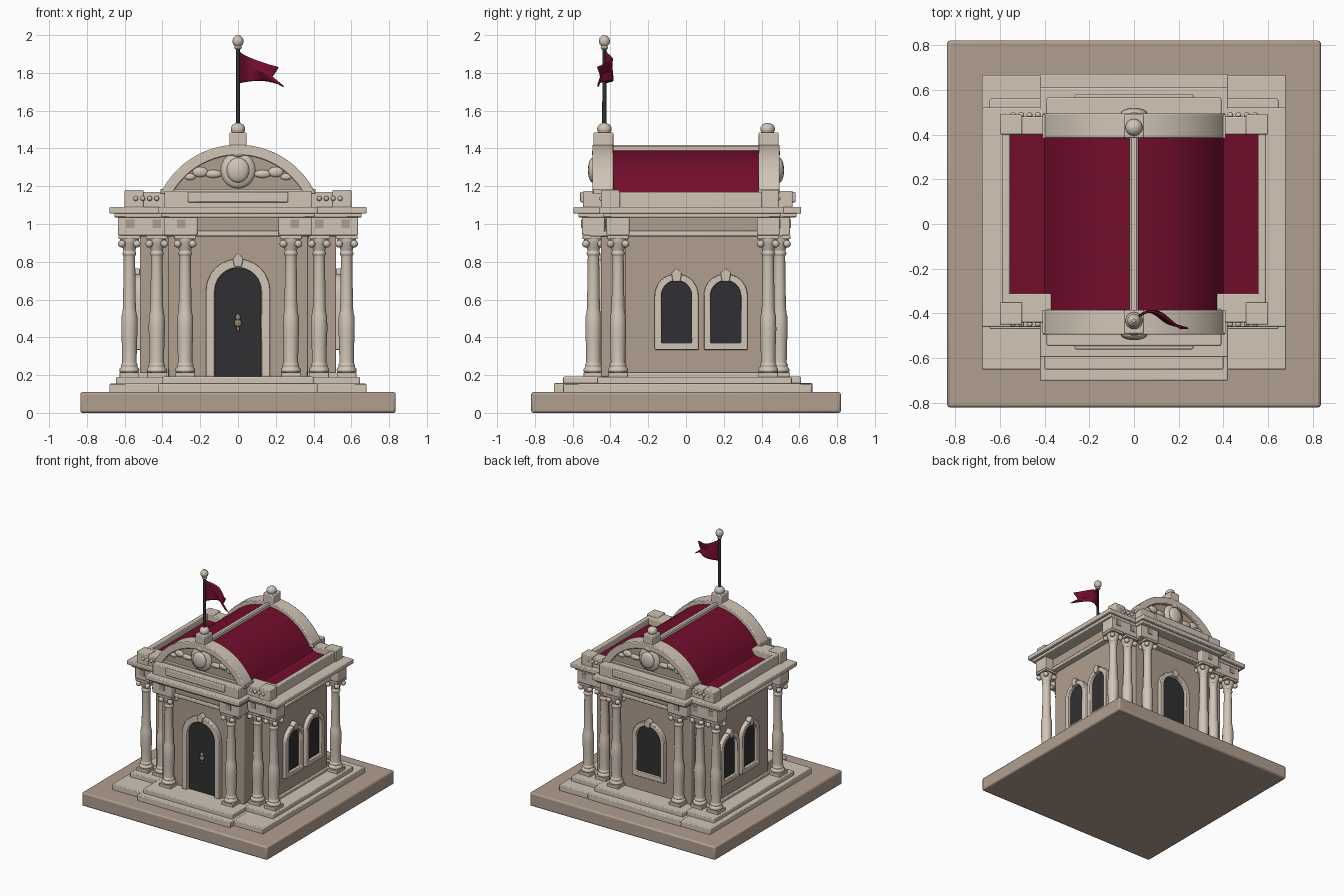
import bpy, bmesh, math
from mathutils import Matrix

if "Cube" in bpy.data.objects:
    bpy.data.objects.remove(bpy.data.objects["Cube"])

def material(name, rgb):
    m = bpy.data.materials.new(name)
    m.diffuse_color = (*rgb, 1)
    m.use_nodes = True
    m.node_tree.nodes["Principled BSDF"].inputs["Base Color"].default_value = m.diffuse_color
    return m

CREAM = material("cream stone", (0.64, 0.56, 0.47))
TAN = material("tan stone", (0.44, 0.345, 0.28))
RED = material("crimson", (0.17, 0.004, 0.025))
DARK = material("charcoal", (0.03, 0.03, 0.032))
BRONZE = material("aged bronze", (0.30, 0.23, 0.16))

def finish(name, bm, mat, bevel=0):
    bmesh.ops.recalc_face_normals(bm, faces=bm.faces[:])
    me = bpy.data.meshes.new(name)
    bm.to_mesh(me)
    bm.free()
    me.materials.append(mat)
    ob = bpy.data.objects.new(name, me)
    bpy.context.collection.objects.link(ob)
    if bevel:
        mod = ob.modifiers.new("soft edges", 'BEVEL')
        mod.width, mod.segments, mod.limit_method = bevel, 2, 'ANGLE'
    return ob

def add_box(bm, x0, x1, y0, y1, z0, z1):
    m = Matrix.Translation(((x0+x1)/2, (y0+y1)/2, (z0+z1)/2)) @ Matrix.Diagonal((x1-x0, y1-y0, z1-z0, 1))
    bmesh.ops.create_cube(bm, size=1, matrix=m)

def boxes(name, mat, *bounds, bevel=0.006):
    bm = bmesh.new()
    for b in bounds:
        add_box(bm, *b)
    return finish(name, bm, mat, bevel)

def both(*bounds):
    """Bounds plus their copies mirrored in x."""
    return [c for b in bounds for c in (b, (-b[1], -b[0], *b[2:]))]

def add_ball(bm, loc, r, sx=1, sy=1, sz=1):
    bmesh.ops.create_uvsphere(bm, u_segments=16, v_segments=10, radius=r,
                              matrix=Matrix.Translation(loc) @ Matrix.Diagonal((sx, sy, sz, 1)))

def add_lathe(bm, profile, n=24, loc=(0, 0)):
    rings = [[bm.verts.new((loc[0]+r*math.cos(2*math.pi*i/n), loc[1]+r*math.sin(2*math.pi*i/n), z))
              for i in range(n)] for r, z in profile]
    for a, b in zip(rings, rings[1:]):
        for i in range(n):
            bm.faces.new((a[i], a[(i+1) % n], b[(i+1) % n], b[i]))
    bm.faces.new(rings[0])
    bm.faces.new(rings[-1])

def prism(name, mat, outer, d0, d1, turn=0, inner=None, closed=True, bevel=0):
    """Extrude an outline (or the ring between two outlines) out of a facade turned about z."""
    bm = bmesh.new()
    def layer(pts, d):
        return [bm.verts.new((u, -d, v)) for u, v in pts]
    a, b = layer(outer, d0), layer(outer, d1)
    n = len(outer)
    span = range(n if closed else n-1)
    for i in span:
        bm.faces.new((a[i], a[(i+1) % n], b[(i+1) % n], b[i]))
    if inner:
        c, d = layer(inner, d0), layer(inner, d1)
        for p, q in ((c, d), (a, c), (b, d)):
            for i in span:
                bm.faces.new((p[i], p[(i+1) % n], q[(i+1) % n], q[i]))
        if not closed:
            for i in (0, n-1):
                bm.faces.new((a[i], b[i], d[i], c[i]))
    else:
        bm.faces.new(a)
        bm.faces.new(b)
    bm.transform(Matrix.Rotation(math.radians(turn), 4, 'Z'))
    return finish(name, bm, mat, bevel)

def arch(u, w, z0, spring, n=16):
    """Round-headed opening outline."""
    arc = [(u + w*math.cos(math.pi*i/n), spring + w*math.sin(math.pi*i/n)) for i in range(n+1)]
    return [(u+w, z0)] + arc + [(u-w, z0)]

def arc(r, cz, z_end, n=32):
    a = math.asin((z_end-cz)/r)
    return [(r*math.cos(a+(math.pi-2*a)*i/n), cz + r*math.sin(a+(math.pi-2*a)*i/n)) for i in range(n+1)]

# Base slab and stepped plinth
boxes("base_slab", TAN, (-.835, .835, -.82, .82, 0, .11), bevel=.012)
boxes("plinth", CREAM,
      (-.68, .68, -.65, .665, .105, .155), (-.42, .42, -.70, .67, .105, .157),
      (-.645, .645, -.47, .56, .15, .19), (-.40, .40, -.65, .61, .15, .192))

# Walls with the shallow front and back bays
boxes("walls", TAN, (-.52, .52, -.32, .41, .18, 1.06), (-.37, .37, -.45, .46, .18, 1.06))
boxes("wall_foot", CREAM, (-.535, .535, -.335, .425, .185, .215))

# Columns: one mesh shared by all twelve
bm = bmesh.new()
add_box(bm, -.052, .052, -.052, .052, .185, .215)
add_lathe(bm, [(.05, .215), (.054, .225), (.05, .237), (.042, .243), (.045, .253), (.038, .265), (.040, .36),
               (.043, .44), (.042, .51), (.037, .53), (.034, .56), (.030, .83), (.036, .84), (.036, .85),
               (.031, .855), (.034, .87), (.046, .895), (.050, .915), (.050, .925)])
for sx in (-1, 1):
    for sy in (-1, 1):
        add_ball(bm, (sx*.04, sy*.04, .895), .02)
add_box(bm, -.058, .058, -.058, .058, .92, .94)
column = finish("column", bm, CREAM, .003)
spots = [(s*x, y) for s in (1, -1) for x, y in
         ((.28, -.49), (.43, -.36), (.575, -.36), (.28, .495), (.43, .435), (.575, .435))]
for i, (x, y) in enumerate(spots):
    ob = column if i == 0 else column.copy()
    if i:
        bpy.context.collection.objects.link(ob)
    ob.location = (x, y, 0)

# Entablature: plain frieze, blocks above the columns, cornice
boxes("frieze", TAN, (-.56, .56, -.36, .45, .96, 1.06), (-.38, .38, -.50, .50, .96, 1.06))
boxes("architrave", CREAM, (-.57, .57, -.37, .46, .935, .962), (-.39, .39, -.515, .515, .935, .962))
boxes("column_blocks", CREAM, *both((.37, .635, -.42, -.30, .94, 1.05), (.37, .635, .375, .495, .94, 1.05),
      (.215, .39, -.55, -.43, .94, 1.05), (.215, .39, .43, .55, .94, 1.05)))
boxes("block_panels", TAN, *both(*[(x-.022, x+.022, y0, y1, .98, 1.025) for x, y0, y1 in
      ((.30, -.555, -.54), (.43, -.425, -.41), (.57, -.425, -.41),
       (.30, .54, .555), (.43, .485, .50), (.57, .485, .50))]), bevel=0)
boxes("cornice", CREAM, (-.655, .655, -.44, .50, 1.035, 1.06), (-.405, .405, -.57, .585, 1.035, 1.06),
      (-.68, .68, -.46, .52, 1.055, 1.09), (-.42, .42, -.595, .61, 1.055, 1.091))

# Parapet with capped rails and raised centre panels
rails = both((.555, .59, -.44, .48, 1.08, 1.17), (.36, .59, -.44, -.31, 1.08, 1.17), (.36, .59, .40, .48, 1.08, 1.17))
boxes("parapet", CREAM, *rails, (-.39, .39, -.545, -.38, 1.08, 1.175), (-.39, .39, .40, .565, 1.08, 1.175))
boxes("parapet_corners", CREAM, *both((.50, .60, -.45, -.35, 1.08, 1.18), (.50, .60, .40, .49, 1.08, 1.18)))
boxes("parapet_panels", CREAM, (-.265, .265, -.56, -.53, 1.115, 1.17), (-.265, .265, .55, .58, 1.115, 1.17))
bm = bmesh.new()
for s in (-1, 1):
    for k in range(4):
        for y in (-.447, .487):
            add_ball(bm, (s*(.43+.037*k), y, 1.135), .013)
finish("parapet_beads", bm, CREAM)

# Barrel roof flaring into the flat roof
vault = [(.555, 1.08), (.555, 1.12), (.43, 1.12), (.40, 1.128)] + arc(.425, .965, 1.15)
vault += [(-.40, 1.128), (-.43, 1.12), (-.555, 1.12), (-.555, 1.08)]
prism("barrel_roof", RED, vault, -.405, .385)
prism("roof_ridge", CREAM, [(-.02, 1.37), (.02, 1.37), (.02, 1.41), (.012, 1.418), (-.012, 1.418), (-.02, 1.41)],
      -.42, .40)

# Arched gables with cartouche, scrolls and pedestal
for part, turn in (("front", 0), ("back", 180)):
    prism(part+"_gable", TAN, arc(.43, .965, 1.16), .39, .465, turn)
    prism(part+"_gable_arch", CREAM, arc(.455, .965, 1.16), .385, .495, turn, arc(.40, .965, 1.16), False, .006)
    prism(part+"_gable_foot", CREAM, [(-.41, 1.16), (.41, 1.16), (.41, 1.185), (-.41, 1.185)], .385, .49, turn)
    s = -1 if turn == 0 else 1
    boxes(part+"_pedestal", CREAM, (-.045, .045, .385*s, .49*s, 1.38, 1.485) if s > 0
          else (-.045, .045, -.49, -.385, 1.38, 1.485))
    bm = bmesh.new()
    add_ball(bm, (0, s*.47, 1.285), .092, 1, .3, 1.05)
    add_ball(bm, (0, s*.495, 1.285), .06, 1, .4, 1.1)
    add_ball(bm, (0, s*.475, 1.375), .03, 1.3, .8, .8)
    for q in (-1, 1):
        add_ball(bm, (q*.13, s*.468, 1.265), .03, 1.5, .5, .7)
        add_ball(bm, (q*.20, s*.468, 1.275), .034, 1.2, .5, .8)
        add_ball(bm, (q*.255, s*.468, 1.25), .025, 1.2, .5, .7)
    finish(part+"_cartouche", bm, CREAM)
    bm = bmesh.new()
    add_lathe(bm, [(.03, 1.48), (.038, 1.495), (.038, 1.51), (.028, 1.526), (.01, 1.535)], loc=(0, s*.432))
    finish(part+"_finial", bm, CREAM)

# Door and windows: u, half width, sill, spring, wall depth, turn
openings = [("door", 0, .123, .19, .645, .45, 0), ("back_window", 0, .11, .35, .63, .46, 180)]
for u in (-.05, .21):
    openings += [("right_window", u, .08, .37, .62, .52, 90), ("left_window", -u, .08, .37, .62, .52, -90)]
for name, u, w, z0, zs, d, turn in openings:
    door = name == "door"
    t = .047 if door else .036
    prism(name+"_panel", DARK, arch(u, w+.005, z0, zs), d-.01, d+.006, turn)
    prism(name+"_frame", CREAM, arch(u, w+t, z0 if door else z0-t, zs), d-.01, d+.032, turn,
          arch(u, w, z0, zs), not door, .005)
    top = zs+w+t
    prism(name+"_keystone", CREAM, [(u-.02, top-.04), (u+.02, top-.04), (u+.028, top+.005), (u, top+.03),
          (u-.028, top+.005)], d, d+.042, turn, bevel=.004)

# Door knocker
bm = bmesh.new()
add_ball(bm, (0, -.465, .505), .014, 1, .8, 1.3)
add_ball(bm, (0, -.465, .475), .02, 1, .6, 1)
add_ball(bm, (0, -.465, .445), .009, 1, .8, 1.3)
finish("door_knocker", bm, BRONZE)

# Flagpole, ball and swallow-tailed flag
bm = bmesh.new()
add_lathe(bm, [(.012, 1.52), (.010, 1.94)], 12, (0, -.432))
finish("flagpole", bm, DARK)
bm = bmesh.new()
add_lathe(bm, [(.014, 1.925), (.02, 1.933), (.016, 1.942), (.026, 1.952), (.03, 1.968), (.025, 1.986), (.008, 2.0)],
          16, (0, -.432))
finish("flagpole_ball", bm, CREAM)
bm = bmesh.new()
NU, NV = 16, 10
grid = []
for i in range(NU+1):
    for j in range(NV+1):
        u, v = i/NU, j/NV
        length = .175 + (.06 if v < .5 else .03)*abs(2*v-1)
        lo, hi = 1.745 + .02*math.sin(math.pi*u) - .015*u, 1.915 - .085*u**.7
        y = -.43 + .036*math.sin(1.5*math.pi*u) + .01*math.sin(6*u+4*v)*u
        grid.append(bm.verts.new((.008 + length*u, y, lo + (hi-lo)*v)))
for i in range(NU):
    for j in range(NV):
        k = i*(NV+1)+j
        bm.faces.new((grid[k], grid[k+NV+1], grid[k+NV+2], grid[k+1]))
flag = finish("flag", bm, RED)
flag.modifiers.new("cloth", 'SOLIDIFY').thickness = .008

# Smooth shading with crisp edges
bpy.ops.object.select_all(action='SELECT')
bpy.context.view_layer.objects.active = flag
bpy.ops.object.shade_smooth_by_angle(angle=math.radians(35))
